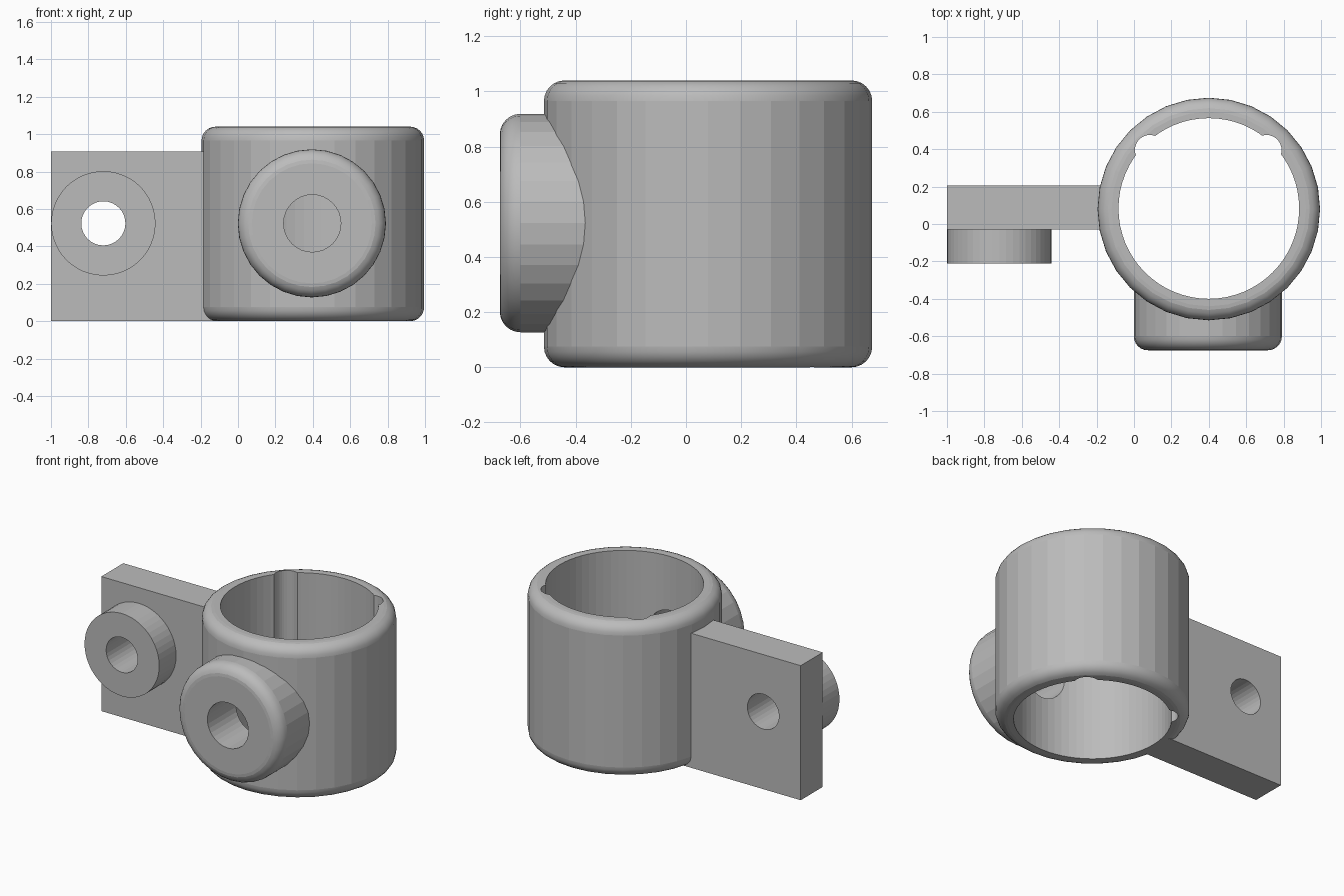
import bpy, bmesh, math
from mathutils import Matrix, Vector

if "Cube" in bpy.data.objects:
    bpy.data.objects.remove(bpy.data.objects["Cube"])

grey = bpy.data.materials.new("light_grey")
grey.diffuse_color = (0.5, 0.5, 0.5, 1)
grey.use_nodes = True
grey.node_tree.nodes["Principled BSDF"].inputs["Base Color"].default_value = grey.diffuse_color


def finish(name, bm, smooth_axis=None):
    bmesh.ops.recalc_face_normals(bm, faces=bm.faces[:])
    if smooth_axis:
        # only the rounded rims are smooth, walls and caps stay flat
        for f in bm.faces:
            f.smooth = 0.05 < abs(f.normal.dot(smooth_axis)) < 0.99
    me = bpy.data.meshes.new(name)
    bm.to_mesh(me)
    bm.free()
    me.materials.append(grey)
    ob = bpy.data.objects.new(name, me)
    bpy.context.collection.objects.link(ob)
    return ob


def disc(name, start, axis, length, radius, sides=32, round_start=0, round_end=0):
    """Solid cylinder from start along axis, with optional rounded rims."""
    prof = []
    for r, end in ((round_start, 0), (round_end, 1)):
        steps = 6 if r else 0
        arc = []
        for i in range(steps + 1):
            a = math.pi / 2 * i / max(steps, 1)
            arc.append((radius - r + r * math.sin(a), r - r * math.cos(a)))
        if end:
            arc = [(p, length - h) for p, h in reversed(arc)]
        prof += arc
    axis = Vector(axis)
    rot = axis.to_track_quat('Z', 'Y').to_matrix().to_4x4()
    bm = bmesh.new()
    rings = [[bm.verts.new((p * math.cos(2 * math.pi * k / sides),
                            p * math.sin(2 * math.pi * k / sides), h))
              for k in range(sides)] for p, h in prof]
    for a, b in zip(rings, rings[1:]):
        for k in range(sides):
            n = (k + 1) % sides
            bm.faces.new((a[k], a[n], b[n], b[k]))
    bm.faces.new(rings[0])
    bm.faces.new(rings[-1])
    bm.transform(Matrix.Translation(start) @ rot)
    return finish(name, bm, axis)


def box(name, lo, hi):
    bm = bmesh.new()
    bmesh.ops.create_cube(bm, size=1)
    for v in bm.verts:
        v.co = [l + (c + 0.5) * (h - l) for c, l, h in zip(v.co, lo, hi)]
    return finish(name, bm)


def combine(target, other, operation):
    m = target.modifiers.new("combine", 'BOOLEAN')
    m.operation, m.object, m.solver = operation, other, 'EXACT'
    bpy.context.view_layer.objects.active = target
    bpy.ops.object.modifier_apply(modifier=m.name)
    bpy.data.objects.remove(other)


CX, CY = 0.4, 0.08
UP, BACK = (0, 0, 1), (0, 1, 0)

# sleeve, front boss, side plate and its spacer
body = disc("clamp_sleeve_bracket", (CX, CY, 0), UP, 1.04, 0.595, 32, 0.075, 0.075)
combine(body, disc("front_boss", (0.395, -0.675, 0.523), BACK, 0.6, 0.396, 32, 0.075), 'UNION')
combine(body, box("side_plate", (-1, -0.03, 0), (-0.11, 0.205, 0.908)), 'UNION')
combine(body, disc("plate_spacer", (-0.72, -0.21, 0.523), BACK, 0.3, 0.279, 48), 'UNION')

# bore, two key grooves, boss hole and plate hole
combine(body, disc("bore", (CX, CY + 0.003, -0.5), UP, 2, 0.483, 64), 'DIFFERENCE')
for side in (-1, 1):
    combine(body, disc("groove", (CX - 0.003 + side * 0.312, 0.396, -0.5), UP, 2, 0.08, 32), 'DIFFERENCE')
combine(body, disc("boss_hole", (0.397, -1, 0.523), BACK, 1, 0.153, 32), 'DIFFERENCE')
combine(body, disc("plate_hole", (-0.72, -1, 0.523), BACK, 2, 0.118, 32), 'DIFFERENCE')
